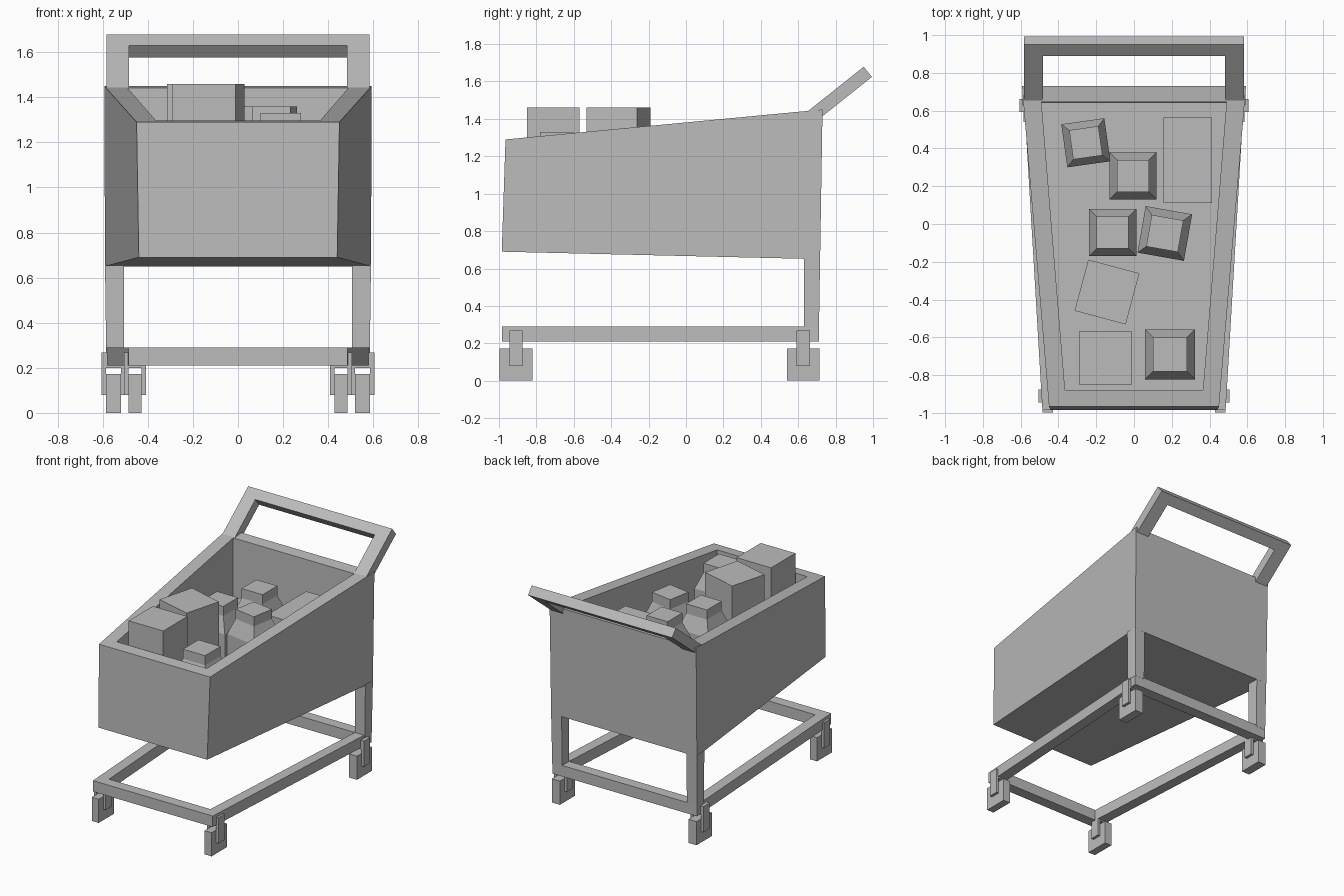
import bpy
from math import radians, sin, cos

cube = bpy.data.objects.get("Cube")
if cube:
    bpy.data.objects.remove(cube, do_unlink=True)

GREY = (0.5, 0.5, 0.5, 1.0)
grey = bpy.data.materials.new("plain_grey")
grey.use_nodes = True
grey.diffuse_color = GREY
grey.node_tree.nodes["Principled BSDF"].inputs["Base Color"].default_value = GREY


def loft(name, loops, closed=False):
    """Bridge loops of equal length; cap the ends, or join them into a ring."""
    n = len(loops[0])
    verts = [p for loop in loops for p in loop]
    pairs = [(i, i + 1) for i in range(len(loops) - 1)]
    if closed:
        pairs.append((len(loops) - 1, 0))
    faces = [(a * n + i, a * n + (i + 1) % n, b * n + (i + 1) % n, b * n + i)
             for a, b in pairs for i in range(n)]
    if not closed:
        faces.append(tuple(reversed(range(n))))
        faces.append(tuple(range(len(verts) - n, len(verts))))
    mesh = bpy.data.meshes.new(name)
    mesh.from_pydata(verts, [], faces)
    mesh.materials.append(grey)
    obj = bpy.data.objects.new(name, mesh)
    bpy.context.collection.objects.link(obj)
    return obj


def trapezoid(front, back):
    """Loop from (half width, y, z) at the front and at the back."""
    (fw, fy, fz), (bw, by, bz) = front, back
    return [(-fw, fy, fz), (fw, fy, fz), (bw, by, bz), (-bw, by, bz)]


def box(name, x0, x1, y0, y1, z0, z1):
    def rect(z):
        return [(x0, y0, z), (x1, y0, z), (x1, y1, z), (x0, y1, z)]
    return loft(name, [rect(z0), rect(z1)])


def square(x, y, z, hx, hy, turn):
    c, s = cos(radians(turn)), sin(radians(turn))
    return [(x + u * hx * c - v * hy * s, y + u * hx * s + v * hy * c, z)
            for u, v in ((-1, -1), (1, -1), (1, 1), (-1, 1))]


# Open basket with thick walls and a sloping rim
FLOOR = 0.76
loft("basket", [
    trapezoid((0.44, -0.985, 0.69), (0.59, 0.717, 0.65)),
    trapezoid((0.45, -0.965, 1.29), (0.593, 0.73, 1.45)),
    trapezoid((0.365, -0.88, 1.298), (0.49, 0.645, 1.442)),
    trapezoid((0.365, -0.88, FLOOR), (0.49, 0.64, FLOOR)),
])

# Tapered base frame
loft("base_frame", [
    trapezoid((0.485, -0.985, 0.21), (0.585, 0.71, 0.21)),
    trapezoid((0.485, -0.985, 0.29), (0.585, 0.71, 0.29)),
    trapezoid((0.41, -0.905, 0.29), (0.505, 0.63, 0.29)),
    trapezoid((0.41, -0.905, 0.21), (0.505, 0.63, 0.21)),
], closed=True)

# Rear legs, wheels and forks on both sides
for side, s in (("left", 1), ("right", -1)):
    def leg_loop(y1, z, x1):
        return [(s * x, y, z) for x, y in
                ((0.505, 0.63), (x1, 0.63), (x1, y1), (0.505, y1))][::s]
    loft(f"{side}_rear_leg", [leg_loop(0.711, 0.28, 0.585), leg_loop(0.717, 0.66, 0.59)])

    for end, x, y, half in (("front", 0.457, -0.91, 0.028), ("rear", 0.553, 0.627, 0.033)):
        name = f"{side}_{end}"
        cx = s * x
        box(name + "_wheel", cx - half, cx + half, y - 0.088, y + 0.088, 0, 0.173)
        for k, d in (("outer", s), ("inner", -s)):
            a, b = sorted((cx + d * half, cx + d * (half + 0.02)))
            box(f"{name}_{k}_fork", a, b, y - 0.035, y + 0.035, 0.08, 0.268)
        box(name + "_fork_bridge", cx - half, cx + half, y - 0.035, y + 0.035, 0.2, 0.268)

# Slanted push handle, a U-shaped profile with thickness
W, G, LENGTH, GRIP = 0.583, 0.483, 0.385, 0.308
outline = [(-W, 0), (-W, LENGTH), (W, LENGTH), (W, 0),
           (G, 0), (G, GRIP), (-G, GRIP), (-G, 0)]
loft("push_handle", [
    [(x, 0.65 + 0.78 * t + 0.62 * d, 1.44 + 0.62 * t - 0.78 * d) for x, t in outline]
    for d in (0, 0.07)])

# Boxed groceries
for name, x, y, hx, hy, top, turn in (
        ("front_carton", -0.15, -0.71, 0.14, 0.14, 1.46, 0),
        ("turned_carton", -0.143, -0.36, 0.14, 0.14, 1.46, -15),
        ("flat_carton", 0.285, 0.338, 0.128, 0.226, 1.255, 0)):
    loft(name, [square(x, y, z, hx, hy, turn) for z in (FLOOR, top)])

# Square bottles with sloping shoulders
for i, (x, y, top, turn) in enumerate((
        (0.19, -0.69, 1.33, 0), (0.163, -0.05, 1.36, -10), (-0.113, -0.045, 1.36, 0),
        (-0.005, 0.255, 1.36, 0), (-0.255, 0.43, 1.1, 8))):
    size = 0.132 if i == 0 else 0.125 if i < 4 else 0.115
    loft(f"bottle_{i + 1}", [square(x, y, z, h, h, turn) for z, h in (
        (FLOOR, size), (top - 0.18, size), (top - 0.07, size * 0.68), (top, size * 0.68))])

# Make all normals point outward
import bmesh
for obj in bpy.context.collection.objects:
    if obj.type == "MESH":
        bm = bmesh.new()
        bm.from_mesh(obj.data)
        bmesh.ops.recalc_face_normals(bm, faces=bm.faces)
        bm.to_mesh(obj.data)
        bm.free()
